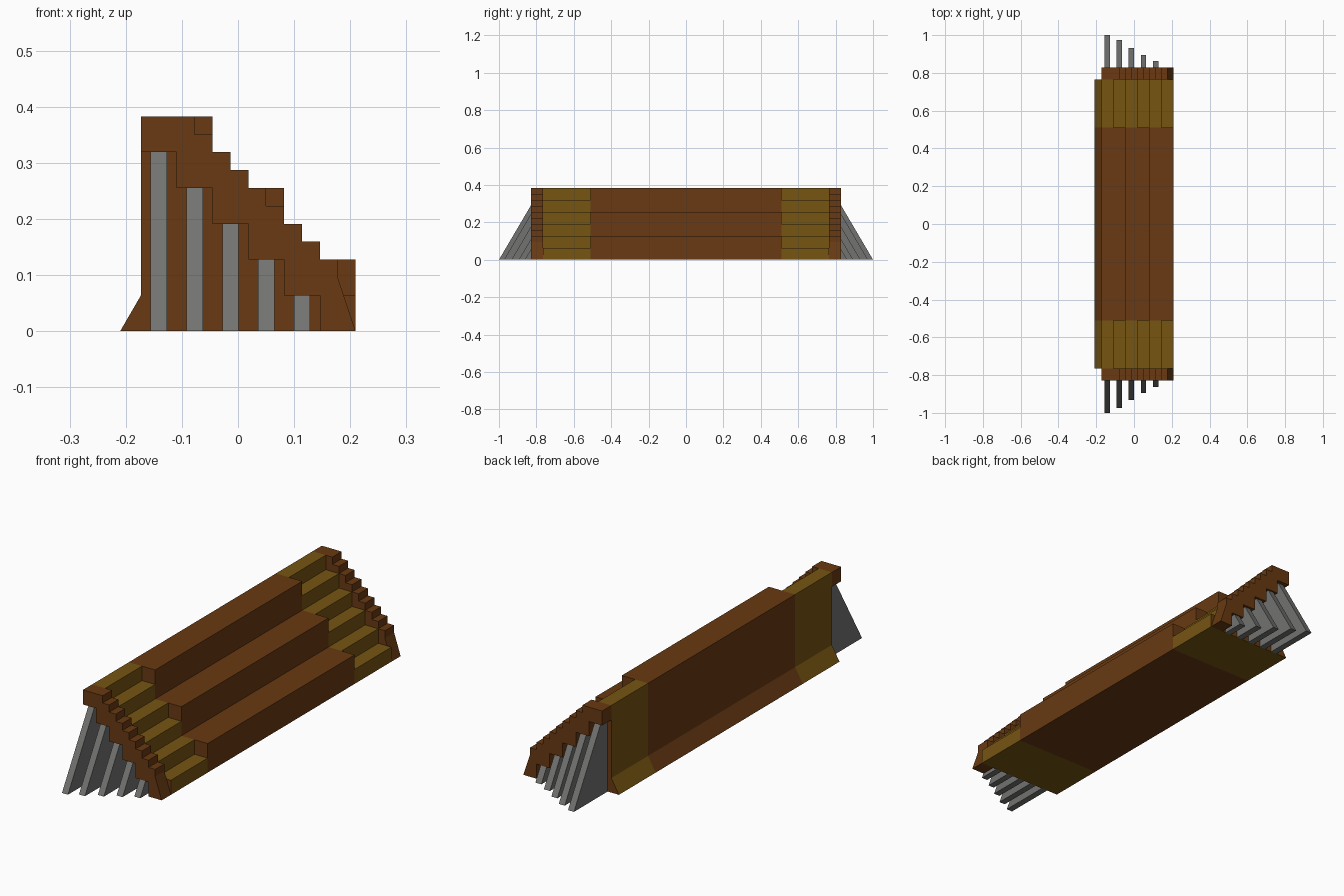
import bpy, bmesh

if "Cube" in bpy.data.objects:
    bpy.data.objects.remove(bpy.data.objects["Cube"])

U = 0.0319           # half of one stair step
X0 = -0.173          # back plane of the seating
WEDGE = 0.037        # how far the rear skirting flares out


def material(name, rgb):
    m = bpy.data.materials.new(name)
    m.diffuse_color = (*rgb, 1)
    m.use_nodes = True
    m.node_tree.nodes["Principled BSDF"].inputs["Base Color"].default_value = m.diffuse_color
    return m


BROWN = material("brown_wood", (0.14, 0.042, 0.006))
GOLD = material("ochre_wood", (0.18, 0.09, 0.006))
GREY = material("strut_grey", (0.17, 0.17, 0.165))


def prism(name, profile, axis, a, b, mats, cap_at=None):
    """Extrude a 2D profile along x or y; the cap at cap_at uses the second material."""
    bm = bmesh.new()
    put = (lambda p, t: (p[0], t, p[1])) if axis == 'y' else (lambda p, t: (t, p[0], p[1]))
    rings = [[bm.verts.new(put(p, t)) for p in profile] for t in (a, b)]
    n = len(profile)
    for t, ring in zip((a, b), rings):
        f = bm.faces.new(ring)
        if t == cap_at:
            f.material_index = 1
    for i in range(n):
        j = (i + 1) % n
        bm.faces.new((rings[0][i], rings[0][j], rings[1][j], rings[1][i]))
    bmesh.ops.recalc_face_normals(bm, faces=bm.faces)
    me = bpy.data.meshes.new(name)
    bm.to_mesh(me)
    bm.free()
    for m in mats:
        me.materials.append(m)
    ob = bpy.data.objects.new(name, me)
    bpy.context.collection.objects.link(ob)
    return ob


def steps(count, first, size, top):
    """Descending staircase points in units: the top tread is 'first' deep."""
    pts, x, z = [], 0, top
    pts.append((x, z))
    x = first
    for i in range(count):
        pts.append((x, z))
        z -= size
        if i < count - 1:
            pts.append((x, z))
            x += size
    return pts


def to_world(pts):
    return [(X0 + x * U, z * U) for x, z in pts]


# Flared skirting along the back, shared by the tiers and the stairs
skirt = [(X0 + 12 * U, 0), (X0 - WEDGE, 0), (X0, 2 * U)]

# Three broad seating tiers in the middle
prism("seating_tiers", skirt + to_world(steps(3, 4, 4, 12)), 'y',
      -16 * U, 16 * U, [BROWN])

stair_profile = skirt + to_world(steps(6, 2, 2, 12))
# Fine-stepped top edge, coarse-stepped underside
rail_top = steps(10, 3, 1, 12)[:-1]
rail_under = [(12, 3), (12, 0), (10, 0)]
for i in range(1, 6):
    rail_under += [(12 - 2 * i, 2 * i - 2), (12 - 2 * i, 2 * i)][0 if i > 1 else 1:]
rail_under += [(2, 8), (2, 10), (0, 10)]
# Clean zig-zag underside
rail_under = [(12, 0)]
for x in range(10, 0, -2):
    rail_under += [(x, 10 - x), (x, 12 - x)]
rail_under += [(0, 10)]
rail_profile = to_world(steps(10, 3, 1, 12)[:-1] + rail_under)

strut_ends = [1.0, 0.973, 0.933, 0.894, 0.862]

for side, s in (("front", -1), ("back", 1)):
    # Stairs beside the tiers
    prism(side + "_stairs", stair_profile, 'y', s * 16 * U, s * 24 * U,
          [GOLD, BROWN], s * 24 * U)
    # Stepped end rail
    prism(side + "_end_rail", rail_profile, 'y', s * 24 * U, s * 26 * U, [BROWN])
    # Slanted support struts
    for i, end in enumerate(strut_ends):
        h = (10 - 2 * i) * U
        x = X0 + (1 + 2 * i) * U
        prism(f"{side}_strut_{i + 1}",
              [(s * 24 * U, 0), (s * end, 0), (s * (end - h / 1.7), h), (s * 24 * U, h)],
              'x', x - 0.0145, x + 0.0145, [GREY])
